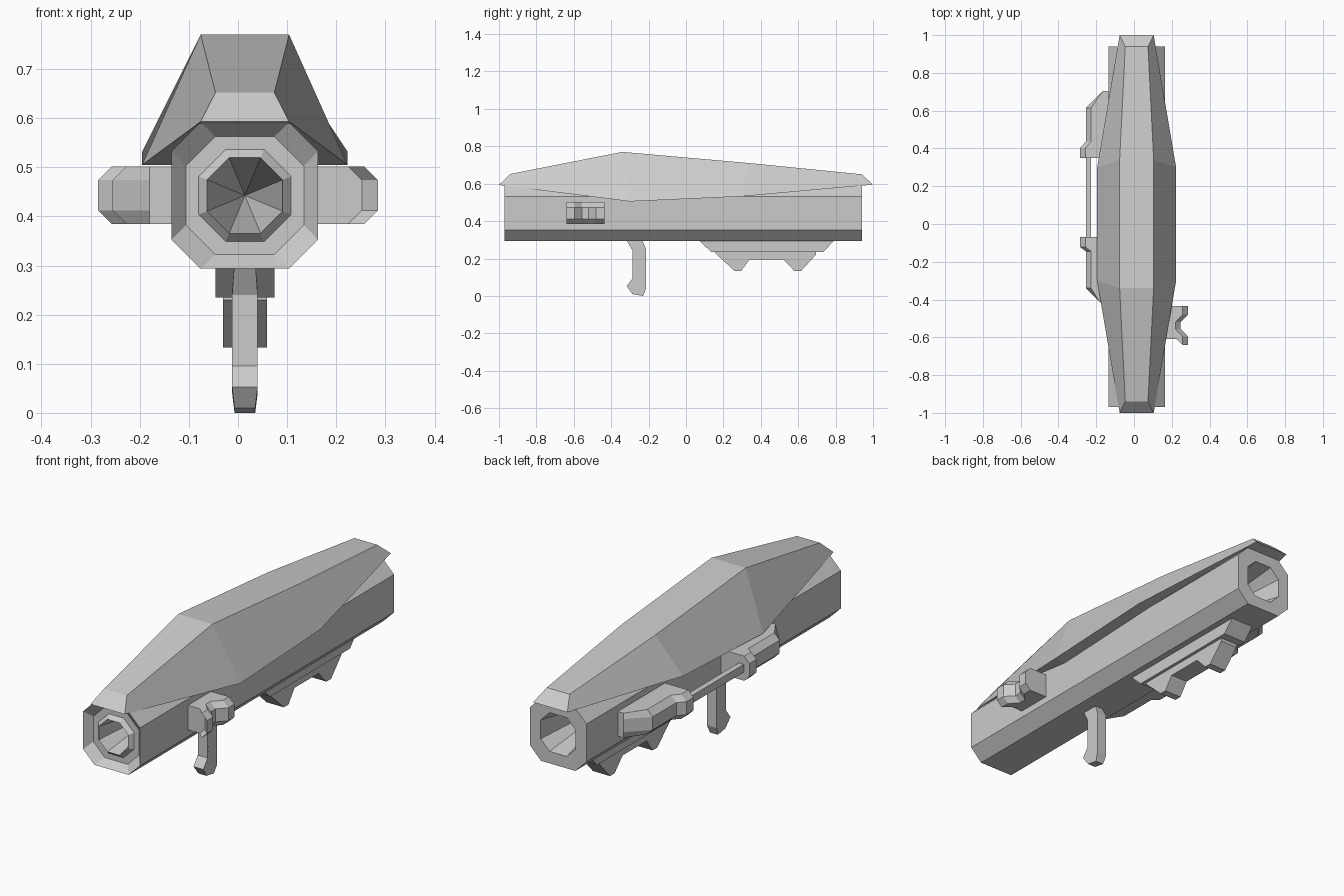
import bpy, bmesh

if "Cube" in bpy.data.objects:
    bpy.data.objects.remove(bpy.data.objects["Cube"])

CX, CZ = 0.014, 0.4425   # axis of the tube


def loft(name, rings, caps=True):
    """Join rings of equal point count with quads; optionally cap both ends."""
    bm = bmesh.new()
    rows = [[bm.verts.new(p) for p in ring] for ring in rings]
    n = len(rows[0])
    for a, b in zip(rows, rows[1:]):
        for i in range(n):
            j = (i + 1) % n
            bm.faces.new((a[i], a[j], b[j], b[i]))
    if caps:
        bm.faces.new(rows[0])
        bm.faces.new(rows[-1])
    bmesh.ops.remove_doubles(bm, verts=bm.verts, dist=1e-5)
    bmesh.ops.recalc_face_normals(bm, faces=bm.faces)
    me = bpy.data.meshes.new(name)
    bm.to_mesh(me)
    bm.free()
    ob = bpy.data.objects.new(name, me)
    bpy.context.collection.objects.link(ob)
    return ob


def octagon(y, r, f):
    """Octagon across y: half width r, half length of the flats f."""
    pts = [(r, -f), (r, f), (f, r), (-f, r), (-r, f), (-r, -f), (-f, -r), (f, -r)]
    return [(CX + x, y, CZ + z) for x, z in pts]


def side_plate(name, profile, half):
    """Side-view profile (y, z) widened symmetrically; half may vary with z."""
    return loft(name, [[(CX + s * half(z), y, z) for y, z in profile] for s in (-1, 1)])


def side_block(name, profile, inset=0.028):
    """Plan profile (x, y), with chamfered outer upper and lower edges."""
    def ring(z, d):
        return [(x - d * (1 if x > 0 else -1) * (abs(x) > 0.2), y, z) for x, y in profile]
    return loft(name, [ring(0.385, inset), ring(0.412, 0), ring(0.474, 0), ring(0.502, inset)])


# Tube with recessed muzzle, inner nozzle and tapering bores
loft("tube", [octagon(-0.55, 0, 0), octagon(-0.955, 0.077, 0.032),
              octagon(-0.935, 0.094, 0.039), octagon(-0.935, 0.12, 0.06),
              octagon(-0.97, 0.149, 0.09), octagon(0.94, 0.149, 0.09),
              octagon(0.94, 0.092, 0.045), octagon(0.45, 0, 0)], caps=False)

# Faceted top cover: lower y, half width, z, then upper y, half width, z
sections = [(-1, 0.09, 0.593, -0.94, 0.06, 0.652),
            (-0.3, 0.209, 0.505, -0.34, 0.09, 0.77),
            (0.3, 0.209, 0.532, 0.34, 0.09, 0.71),
            (1, 0.09, 0.595, 0.94, 0.06, 0.65)]
loft("top_cover", [[(CX - wb, yb, zb), (CX + wb, yb, zb), (CX + wt, yt, zt), (CX - wt, yt, zt)]
                   for yb, wb, zb, yt, wt, zt in sections])

# Grip under the tube
side_plate("grip", [(-0.325, 0.31), (-0.285, 0.24), (-0.285, 0.095), (-0.317, 0.053),
                    (-0.287, 0.01), (-0.23, 0), (-0.213, 0.04), (-0.213, 0.25), (-0.24, 0.31)],
           lambda z: 0.021 if z < 0.02 or z > 0.29 else 0.026)

# Shoulder rest
side_plate("rest_base", [(0.06, 0.305), (0.135, 0.235), (0.735, 0.235), (0.80, 0.305)],
           lambda z: 0.06)
side_plate("rest_pad", [(0.155, 0.24), (0.155, 0.23), (0.26, 0.133), (0.295, 0.133), (0.34, 0.195),
                        (0.52, 0.195), (0.58, 0.133), (0.615, 0.133), (0.695, 0.22), (0.695, 0.24)],
           lambda z: 0.045)

# Forked sight on the right side
side_block("side_sight", [(0.12, -0.435), (0.285, -0.435), (0.285, -0.48), (0.247, -0.52),
                          (0.247, -0.555), (0.285, -0.595), (0.285, -0.64), (0.252, -0.608),
                          (0.12, -0.608)])

# Two housings on the left side joined by a rod
side_block("front_housing", [(-0.12, -0.07), (-0.285, -0.07), (-0.285, -0.122), (-0.255, -0.145),
                             (-0.255, -0.34), (-0.18, -0.415), (-0.12, -0.415)])
side_block("rear_housing", [(-0.12, 0.35), (-0.285, 0.35), (-0.285, 0.403), (-0.255, 0.437),
                            (-0.255, 0.615), (-0.165, 0.705), (-0.12, 0.705)])
loft("rod", [[(x, y, z) for x, z in ((-0.255, 0.425), (-0.228, 0.425), (-0.228, 0.462), (-0.255, 0.462))]
             for y in (-0.08, 0.36)])
